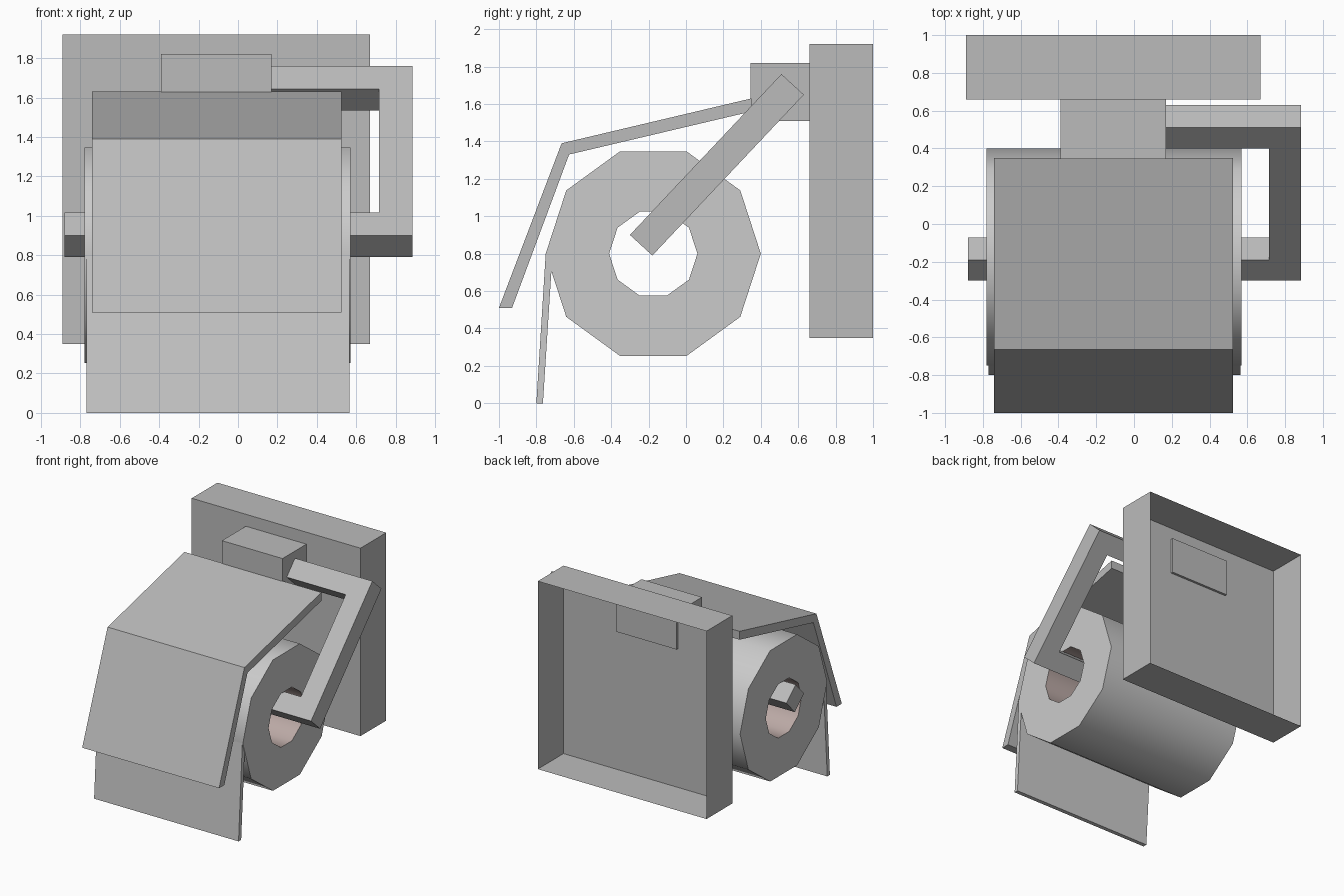
import bpy, bmesh, math
from mathutils import Vector

if "Cube" in bpy.data.objects:
    bpy.data.objects.remove(bpy.data.objects["Cube"])


def material(name, colour):
    m = bpy.data.materials.new(name)
    m.diffuse_color = (*colour, 1)
    m.use_nodes = True
    m.node_tree.nodes["Principled BSDF"].inputs["Base Color"].default_value = m.diffuse_color
    return m


METAL = material("metal", (0.5, 0.5, 0.5))
CARD = material("cardboard", (0.5, 0.4, 0.38))
PAPER = material("paper", (0.8, 0.8, 0.8))


def finish(name, bm, *mats):
    bmesh.ops.recalc_face_normals(bm, faces=bm.faces)
    me = bpy.data.meshes.new(name)
    bm.to_mesh(me)
    bm.free()
    for m in mats:
        me.materials.append(m)
    ob = bpy.data.objects.new(name, me)
    bpy.context.collection.objects.link(ob)
    return ob


def prism(name, outline, offset, mat):
    """Extrude a planar outline of 3D points along an offset vector."""
    bm = bmesh.new()
    face = bm.faces.new([bm.verts.new(p) for p in outline])
    ext = bmesh.ops.extrude_face_region(bm, geom=[face], use_keep_orig=True)
    verts = [v for v in ext["geom"] if isinstance(v, bmesh.types.BMVert)]
    bmesh.ops.translate(bm, verts=verts, vec=Vector(offset))
    return finish(name, bm, mat)


def side_prism(name, profile, x0, x1, mat):
    """Extrude a (y, z) side profile from x0 to x1."""
    return prism(name, [(x0, y, z) for y, z in profile], (x1 - x0, 0, 0), mat)


def rect(y0, y1, z0, z1):
    return [(y0, z0), (y1, z0), (y1, z1), (y0, z1)]


# wall plate: thin shell, open at the back
plate = side_prism("wall_plate", rect(0.66, 1.0, 0.35, 1.92), -0.89, 0.67, METAL)
bm = bmesh.new()
bm.from_mesh(plate.data)
back = [f for f in bm.faces if f.normal.y > 0.9]
bmesh.ops.delete(bm, geom=back, context='FACES_ONLY')
bm.to_mesh(plate.data)
bm.free()

# bracket block, poking slightly through the plate
side_prism("bracket", rect(0.345, 0.68, 1.51, 1.82), -0.39, 0.17, METAL)

# bent cover flap over the roll
side_prism("cover_flap", [(0.35, 1.63), (-0.665, 1.39), (-1.0, 0.51),
                          (-0.93, 0.51), (-0.625, 1.33), (0.35, 1.56)],
           -0.74, 0.525, METAL)

# slanted square-section arm with the rod that carries the roll
base = Vector((0, -0.18, 0.79))
along = Vector((0, 0.81, 0.86))
length = along.length
along.normalize()
t = 0.16
u_shape = [(0.17, length), (0.885, length), (0.885, 0), (-0.88, 0),
           (-0.88, t), (0.715, t), (0.715, length - t), (0.17, length - t)]
prism("holder_arm", [base + Vector((x, 0, 0)) + along * s for x, s in u_shape],
      (0, -0.12, 0.11), METAL)

# paper roll: ten-sided ring with a cardboard core
bm = bmesh.new()
N = 10
loops = []
for x, r in ((-0.78, 0.575), (0.57, 0.575), (0.57, 0.236), (-0.78, 0.236)):
    loops.append([bm.verts.new((x, -0.175 + r * math.cos(2 * math.pi * i / N),
                                0.80 + r * math.sin(2 * math.pi * i / N)))
                  for i in range(N)])
for k in range(4):
    a, b = loops[k], loops[(k + 1) % 4]
    for i in range(N):
        j = (i + 1) % N
        f = bm.faces.new((a[i], a[j], b[j], b[i]))
        f.material_index = 1 if k == 2 else 0
roll = finish("paper_roll", bm, PAPER, CARD)
bpy.context.view_layer.objects.active = roll
roll.select_set(True)
bpy.ops.object.shade_smooth_by_angle(angle=math.radians(40))

# loose sheet hanging from the roll
side_prism("hanging_sheet", [(-0.75, 0.80), (-0.80, 0), (-0.765, 0), (-0.715, 0.78)],
           -0.77, 0.565, PAPER)
